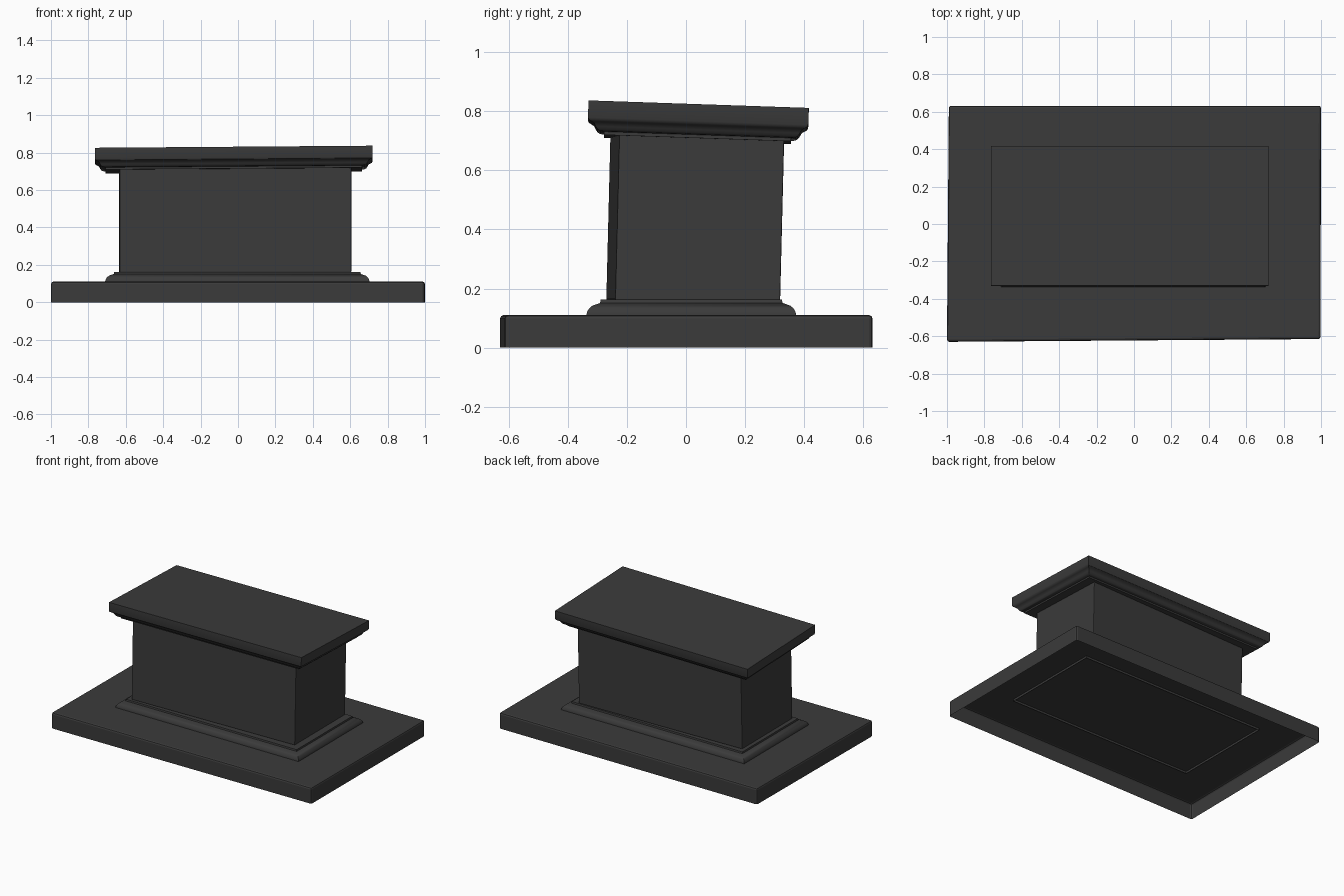
import bpy
import bmesh

cube = bpy.data.objects.get("Cube")
if cube:
    bpy.data.objects.remove(cube, do_unlink=True)

# Single dark stone colour
stone = bpy.data.materials.new("charcoal stone")
stone.use_nodes = True
colour = (0.043, 0.043, 0.043, 1)
stone.diffuse_color = colour
stone.node_tree.nodes["Principled BSDF"].inputs["Base Color"].default_value = colour
stone.node_tree.nodes["Principled BSDF"].inputs["Roughness"].default_value = 0.8

# Direction from the middle to each corner, counter-clockwise from front left
SIGNS = [(-1, -1), (1, -1), (1, 1), (-1, 1)]


def box(x0, x1, y0, y1):
    return [(x0, y0), (x1, y0), (x1, y1), (x0, y1)]


def loft(name, corners, profile, bottom=False,
         slope=(0, 0), lean=0, bevel=0, smooth=0):
    """Sweep an (inset, height) profile, listed upwards, around four corners."""
    bm = bmesh.new()
    rings = []
    for inset, z in profile:
        rise = z - profile[0][1]
        ring = []
        for (x, y), (sx, sy) in zip(corners, SIGNS):
            px, py = x - sx * inset, y - sy * inset + lean * rise
            ring.append(bm.verts.new((px, py, z + slope[0] * px + slope[1] * py)))
        rings.append(ring)
    for low, high in zip(rings, rings[1:]):
        for i in range(4):
            j = (i + 1) % 4
            bm.faces.new((low[i], low[j], high[j], high[i]))
    if bottom:
        bm.faces.new(rings[0][::-1])
    bm.faces.new(rings[-1])
    mesh = bpy.data.meshes.new(name)
    bm.to_mesh(mesh)
    bm.free()
    mesh.materials.append(stone)
    obj = bpy.data.objects.new(name, mesh)
    bpy.context.collection.objects.link(obj)
    if smooth:
        bpy.ops.object.select_all(action="DESELECT")
        obj.select_set(True)
        bpy.context.view_layer.objects.active = obj
        bpy.ops.object.shade_smooth_by_angle(angle=smooth)
    if bevel:
        mod = obj.modifiers.new("soft edges", "BEVEL")
        mod.width = bevel
        mod.segments = 2


# Wide slab, hollow underneath, slightly out of square
slab = [(-1, -0.63), (0.997, -0.615), (1, 0.632), (-0.99, 0.632)]
loft("base_slab", slab, [(0, 0), (0, 0.11)], bevel=0.012)

# Rounded moulding at the foot of the column, its open rim reaching below the slab top
loft("foot_moulding", box(-0.71, 0.703, -0.337, 0.373),
     [(0, 0.095), (0, 0.113), (0.003, 0.123), (0.010, 0.134), (0.020, 0.142),
      (0.034, 0.147), (0.046, 0.151), (0.048, 0.162)], smooth=0.6)

# Column, a little out of square and leaning back
column = [(-0.633, -0.27), (0.606, -0.24), (0.604, 0.319), (-0.636, 0.289)]
loft("column", column, [(0, 0.161), (0, 0.722)], bottom=True,
     lean=0.025, bevel=0.004)

# Tilted capstone with a stepped, curved underside
loft("capstone", box(-0.765, 0.72, -0.334, 0.412),
     [(0.056, 0.706), (0.056, 0.717), (0.042, 0.719), (0.034, 0.724),
      (0.027, 0.734), (0.022, 0.744), (0.013, 0.750), (0.004, 0.755),
      (0, 0.763), (0, 0.8205)],
     bottom=True, slope=(0.0075, -0.034), lean=0.034, smooth=0.6)
